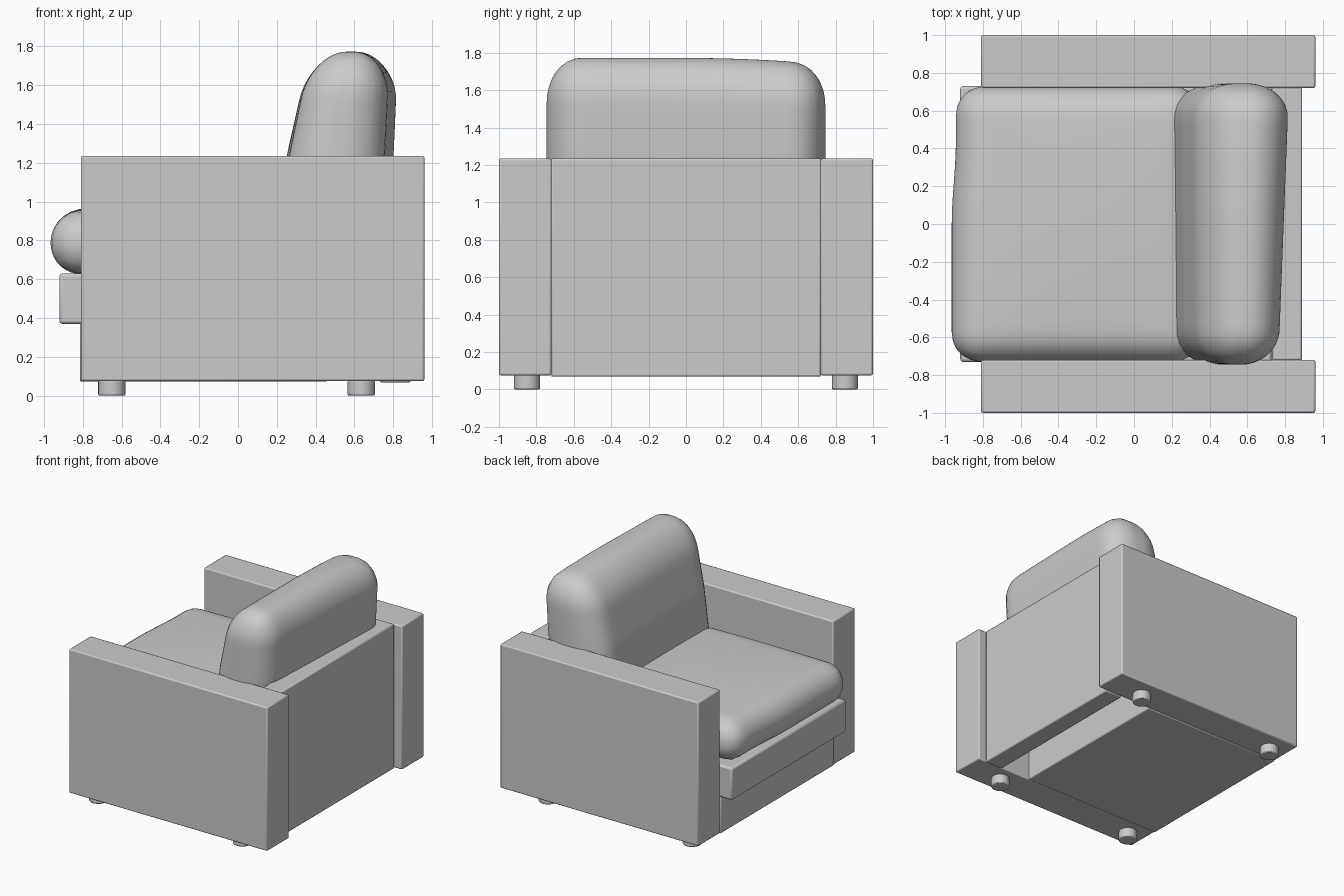
import bpy, bmesh
from mathutils import Vector

if "Cube" in bpy.data.objects:
    bpy.data.objects.remove(bpy.data.objects["Cube"])


def finish(name, bm, angle=None):
    me = bpy.data.meshes.new(name)
    bm.to_mesh(me)
    bm.free()
    ob = bpy.data.objects.new(name, me)
    bpy.context.collection.objects.link(ob)
    if angle is None:
        for p in me.polygons:
            p.use_smooth = True
    return ob


def box(name, lo, hi, bevel=0.01):
    """Box between two corners with softened edges."""
    lo, hi = Vector(lo), Vector(hi)
    bm = bmesh.new()
    bmesh.ops.create_cube(bm, size=1)
    for v in bm.verts:
        v.co = (lo + hi) / 2 + v.co * (hi - lo)
    ob = finish(name, bm, 30)
    m = ob.modifiers.new("soft_edges", 'BEVEL')
    m.width, m.segments = bevel, 2
    return ob


def cushion(name, lo, hi, radii, warp):
    """Dense cube rounded with per-axis radii, then shaped by warp(point)."""
    lo, hi, r = Vector(lo), Vector(hi), Vector(radii)
    mid, half = (lo + hi) / 2, (hi - lo) / 2
    bm = bmesh.new()
    bmesh.ops.create_cube(bm, size=2)
    bmesh.ops.subdivide_edges(bm, edges=bm.edges[:], cuts=27, use_grid_fill=True)
    for v in bm.verts:
        p = Vector([v.co[i] * half[i] for i in range(3)])
        inner = half - r
        q = Vector([max(-inner[i], min(inner[i], p[i])) for i in range(3)])
        d = Vector([(p[i] - q[i]) / r[i] for i in range(3)]).normalized()
        v.co = warp(mid + q + Vector([d[i] * r[i] for i in range(3)]))
    return finish(name, bm)


# arms and legs, both sides
for side, s in (("left", 1), ("right", -1)):
    y0, y1 = sorted((s * 0.72, s * 1.0))
    box(side + "_arm", (-0.81, y0, 0.075), (0.96, y1, 1.235))
    for end, x in (("front", -0.65), ("rear", 0.635)):
        bm = bmesh.new()
        bmesh.ops.create_cone(bm, cap_ends=True, segments=32, radius1=0.07, radius2=0.07, depth=0.08)
        bmesh.ops.translate(bm, verts=bm.verts[:], vec=(x, s * 0.85, 0.04))
        leg = finish(f"{end}_{side}_leg", bm, 30)
        m = leg.modifiers.new("soft_edges", 'BEVEL')
        m.width, m.segments, m.limit_method = 0.008, 2, 'ANGLE'

# back panel, lower base and seat platform
box("back_panel", (0.73, -0.722, 0.068), (0.89, 0.722, 1.235))
box("lower_base", (-0.815, -0.722, 0.072), (0.46, 0.722, 0.38))
box("seat_platform", (-0.92, -0.73, 0.37), (0.73, 0.73, 0.63), 0.015)


# seat cushion: light crown, slightly uneven front edge
def seat_shape(p):
    u, v = (p.x + 0.3) / 0.66, p.y / 0.73
    if p.z > 0.79:
        p.z += 0.03 * max(0, 1 - u * u) * max(0, 1 - v * v)
    if p.x < 0:
        t = max(0, min(1, v / 0.6))
        p.x += 0.022 * t * t * (3 - 2 * t) * min(1, -p.x / 0.9)
    return p


cushion("seat_cushion", (-0.965, -0.73, 0.625), (0.36, 0.73, 0.95), (0.16, 0.15, 0.16), seat_shape)


# back cushion: leans back, thins to the top, fuller toward +y
def back_shape(p):
    k = (1 + 0.1 * p.y) * (1 - 0.16 * max(0, p.z - 1.25) / 0.5)
    p.x = 0.5 + 0.13 * (p.z - 1.1) + p.x * k + 0.015 * p.y
    t = max(0, min(1, p.y / 0.6))
    if p.z > 1.2:
        p.z -= 0.022 * t * t * (p.z - 1.2) / 0.57
    return p


cushion("back_cushion", (-0.26, -0.745, 0.62), (0.26, 0.745, 1.772), (0.235, 0.18, 0.24), back_shape)

# keep the boxes and legs crisp
bpy.ops.object.select_all(action='DESELECT')
for ob in bpy.context.collection.objects:
    if "cushion" not in ob.name:
        ob.select_set(True)
        bpy.context.view_layer.objects.active = ob
bpy.ops.object.shade_smooth_by_angle()
